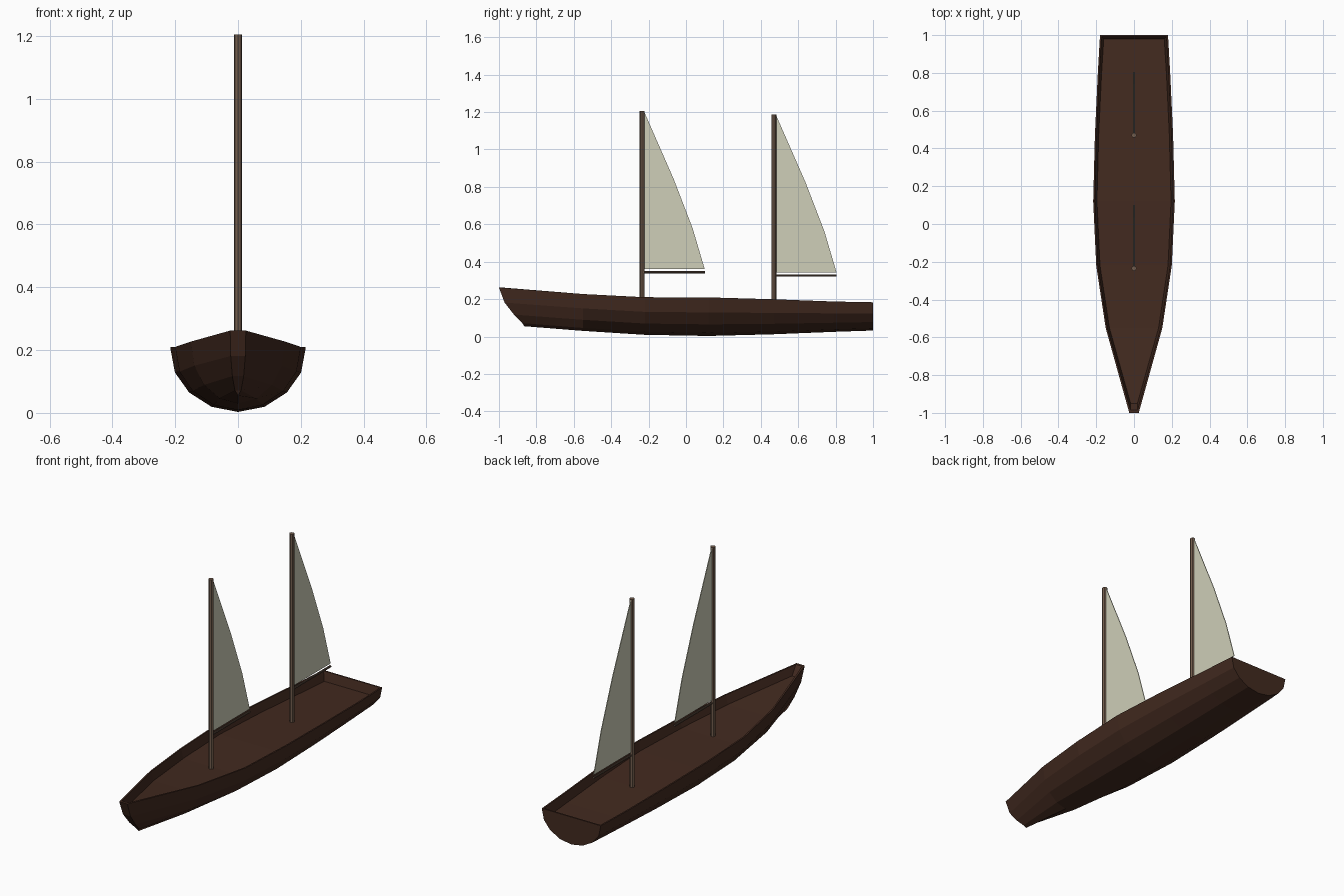
import bpy, bmesh, math

if "Cube" in bpy.data.objects:
    bpy.data.objects.remove(bpy.data.objects["Cube"])


def material(name, rgb):
    m = bpy.data.materials.new(name)
    m.diffuse_color = (*rgb, 1)
    m.use_nodes = True
    m.node_tree.nodes["Principled BSDF"].inputs["Base Color"].default_value = m.diffuse_color
    return m


dark_wood = material("dark_wood", (0.055, 0.023, 0.014))
mast_wood = material("mast_wood", (0.17, 0.11, 0.075))
boom_wood = material("boom_wood", (0.10, 0.065, 0.045))
canvas = material("canvas", (0.62, 0.62, 0.48))


def finish(bm, name, mat):
    bmesh.ops.recalc_face_normals(bm, faces=bm.faces)
    me = bpy.data.meshes.new(name)
    bm.to_mesh(me)
    bm.free()
    me.materials.append(mat)
    ob = bpy.data.objects.new(name, me)
    bpy.context.collection.objects.link(ob)
    return ob


# Hull stations: y, half width, keel z, sheer z
STATIONS = [(-1.0, 0.025, 0.055, 0.262), (-0.55, 0.15, 0.03, 0.227),
            (-0.22, 0.20, 0.009, 0.21), (0.12, 0.216, 0.003, 0.209),
            (0.47, 0.207, 0.012, 0.199), (0.79, 0.192, 0.025, 0.187),
            (1.0, 0.18, 0.032, 0.183)]
# Half section: width fraction, height fraction, bow rake
SECTION = [(1, 1, 0), (0.93, 0.61, 0.03), (0.72, 0.30, 0.08),
           (0.39, 0.08, 0.125), (0, 0, 0.135)]

# Hull: lofted shell, end caps, then rim, bulwark and sunken deck
bm = bmesh.new()
rings = []
for i, (y, w, kz, sz) in enumerate(STATIONS):
    pts = [(s * w * fx, y + (rake if i == 0 else 0), kz + (sz - kz) * fz)
           for s, sec in ((-1, SECTION), (1, SECTION[-2::-1]))
           for fx, fz, rake in sec]
    rings.append([bm.verts.new(p) for p in pts])
for a, b in zip(rings, rings[1:]):
    for j in range(8):
        bm.faces.new((a[j], a[j + 1], b[j + 1], b[j]))
for r in (rings[0], rings[-1]):
    for j in range(3):
        bm.faces.new((r[j], r[j + 1], r[7 - j], r[8 - j]))
    bm.faces.new((r[3], r[4], r[5]))


def inset_pairs(inset, bow_y, stern_y, bow_w, drop):
    pairs = []
    for i, (y, w, kz, sz) in enumerate(STATIONS):
        hw = bow_w if i == 0 else w - inset
        yy = min(max(y, bow_y), stern_y)
        pairs.append([bm.verts.new((s * hw, yy, sz - drop)) for s in (-1, 1)])
    return pairs


outer = [[r[0], r[8]] for r in rings]
rim = inset_pairs(0.008, -0.985, 0.992, 0.019, 0)
deck = inset_pairs(0.02, -0.95, 0.98, 0.018, 0.05)
for p, q in ((outer, rim), (rim, deck)):
    for i in range(len(p) - 1):
        for s in (0, 1):
            bm.faces.new((p[i][s], p[i + 1][s], q[i + 1][s], q[i][s]))
    for e in (0, -1):
        bm.faces.new((p[e][0], p[e][1], q[e][1], q[e][0]))
for a, b in zip(deck, deck[1:]):
    bm.faces.new((a[0], a[1], b[1], b[0]))
finish(bm, "hull", dark_wood)


def pole(name, radius, length, centre, rot_x, mat):
    bpy.ops.mesh.primitive_cylinder_add(vertices=8, radius=radius, depth=length,
                                        location=centre, rotation=(rot_x, 0, 0))
    ob = bpy.context.object
    ob.name = name
    ob.data.materials.append(mat)


# Sail outline relative to mast axis (y) and mast top (z)
SAIL = [(0.01, 0), (0.17, -0.365), (0.27, -0.625), (0.335, -0.845), (0.01, -0.845)]

# Two masts, each with boom and sail
for side, y, top, base in (("fore", -0.235, 1.205, 0.15), ("aft", 0.47, 1.187, 0.14)):
    pole(side + "_mast", 0.0135, top - base, (0, y, (top + base) / 2), 0, mast_wood)
    pole(side + "_boom", 0.006, 0.335, (0, y + 0.168, top - 0.861), math.pi / 2, boom_wood)
    bm = bmesh.new()
    f = bm.faces.new([bm.verts.new((-0.002, y + dy, top + dz)) for dy, dz in SAIL])
    ext = bmesh.ops.extrude_face_region(bm, geom=[f], use_keep_orig=True)
    bmesh.ops.translate(bm, vec=(0.004, 0, 0),
                        verts=[v for v in ext["geom"] if isinstance(v, bmesh.types.BMVert)])
    finish(bm, side + "_sail", canvas)
